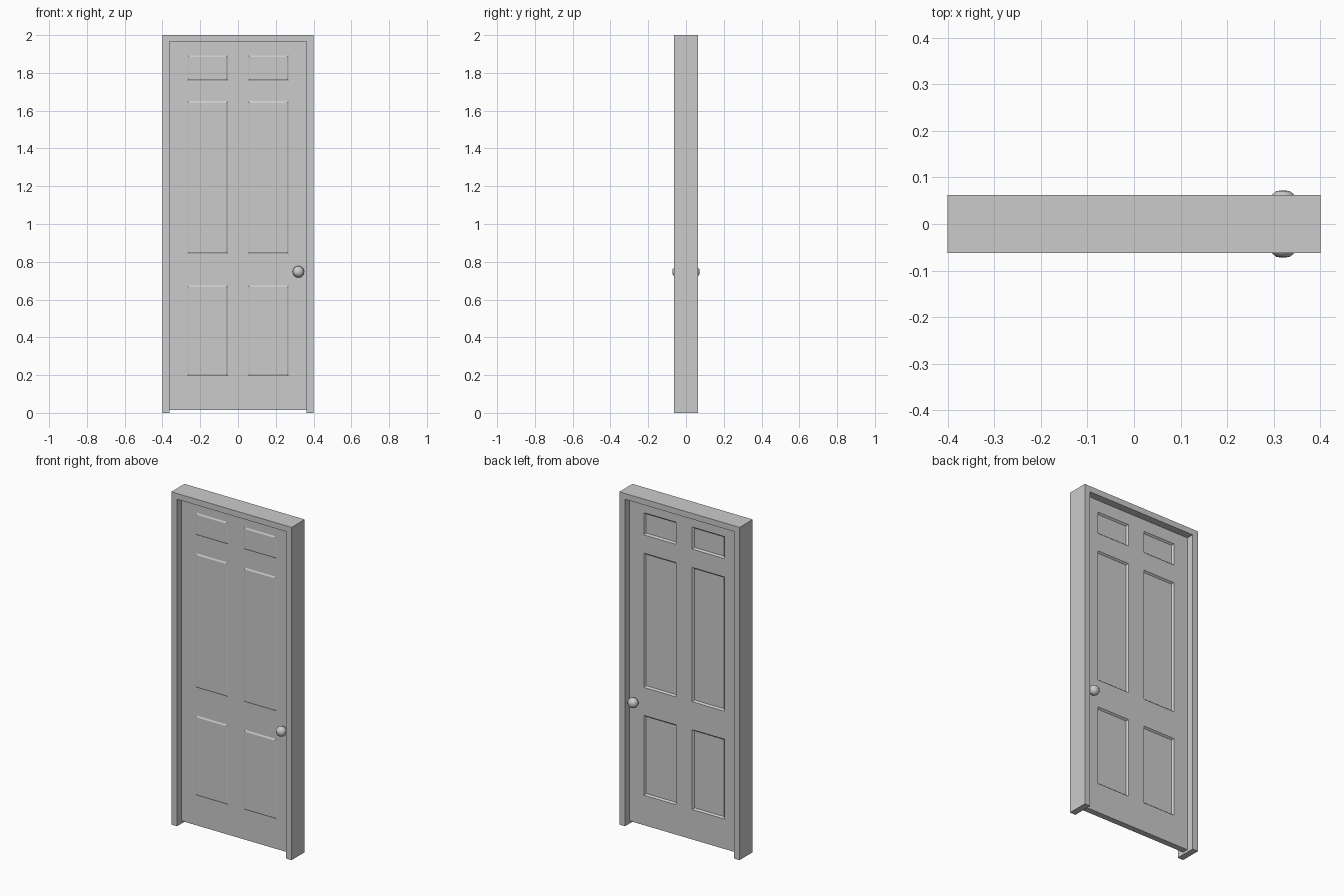
import bpy, bmesh
from math import tau, radians
from mathutils import Vector

if "Cube" in bpy.data.objects:
    bpy.data.objects.remove(bpy.data.objects["Cube"])

FRAME_Y = 0.0625      # half depth of the frame
DOOR_Y = 0.018        # half thickness of the door leaf


def finish(bm, name):
    bmesh.ops.recalc_face_normals(bm, faces=bm.faces)
    me = bpy.data.meshes.new(name)
    bm.to_mesh(me)
    bm.free()
    ob = bpy.data.objects.new(name, me)
    bpy.context.collection.objects.link(ob)
    return ob


# Frame: one U-shaped outline extruded through the wall depth
bm = bmesh.new()
outline = [(-0.4, 0), (-0.4, 2), (0.4, 2), (0.4, 0),
           (0.362, 0), (0.362, 1.965), (-0.362, 1.965), (-0.362, 0)]
face = bm.faces.new([bm.verts.new((x, -FRAME_Y, z)) for x, z in outline])
ext = bmesh.ops.extrude_face_region(bm, geom=[face])
bmesh.ops.translate(bm, vec=(0, 2 * FRAME_Y, 0),
                    verts=[v for v in ext["geom"] if isinstance(v, bmesh.types.BMVert)])
finish(bm, "door_frame")

# Door leaf: a box cut along the panel lines, panels inset on both faces
columns = [(-0.268, -0.054), (0.054, 0.268)]
rows = [(0.195, 0.675), (0.843, 1.65), (1.76, 1.893)]
bm = bmesh.new()
bmesh.ops.create_cube(bm, size=1)
bmesh.ops.scale(bm, vec=(0.724, 2 * DOOR_Y, 1.95), verts=bm.verts)
bmesh.ops.translate(bm, vec=(0, 0, 0.99), verts=bm.verts)
cuts = [((x, 0, 0), (1, 0, 0)) for c in columns for x in c]
cuts += [((0, 0, z), (0, 0, 1)) for r in rows for z in r]
for co, no in cuts:
    bmesh.ops.bisect_plane(bm, geom=bm.verts[:] + bm.edges[:] + bm.faces[:],
                           plane_co=co, plane_no=no)
bmesh.ops.recalc_face_normals(bm, faces=bm.faces)


def panel_faces(side):
    found = []
    for f in bm.faces:
        c = f.calc_center_median()
        if (f.normal.y * side > 0.9
                and any(a < c.x < b for a, b in columns)
                and any(a < c.z < b for a, b in rows)):
            found.append(f)
    return found


for side, depth in ((-1, 0.005), (1, -0.010)):
    bmesh.ops.inset_individual(bm, faces=panel_faces(side), thickness=0.012, depth=depth)
finish(bm, "door_leaf")

# Knobs: lathed profile (radius, distance from door centre), one per side
profile = [(0.014, 0.016), (0.014, 0.024), (0.025, 0.030), (0.031, 0.045),
           (0.026, 0.061), (0.014, 0.071), (0.0, 0.072)]
for side, name in ((-1, "front_knob"), (1, "back_knob")):
    bm = bmesh.new()
    vs = [bm.verts.new((r, side * y, 0)) for r, y in profile]
    es = [bm.edges.new(p) for p in zip(vs, vs[1:])]
    bmesh.ops.spin(bm, geom=vs + es, cent=(0, 0, 0), axis=(0, 1, 0),
                   angle=tau, steps=16)
    bmesh.ops.remove_doubles(bm, verts=bm.verts, dist=0.0001)
    knob = finish(bm, name)
    knob.location = Vector((0.32, 0, 0.747))
    bpy.context.view_layer.objects.active = knob
    knob.select_set(True)
    bpy.ops.object.shade_smooth_by_angle(angle=radians(50))
    knob.select_set(False)
